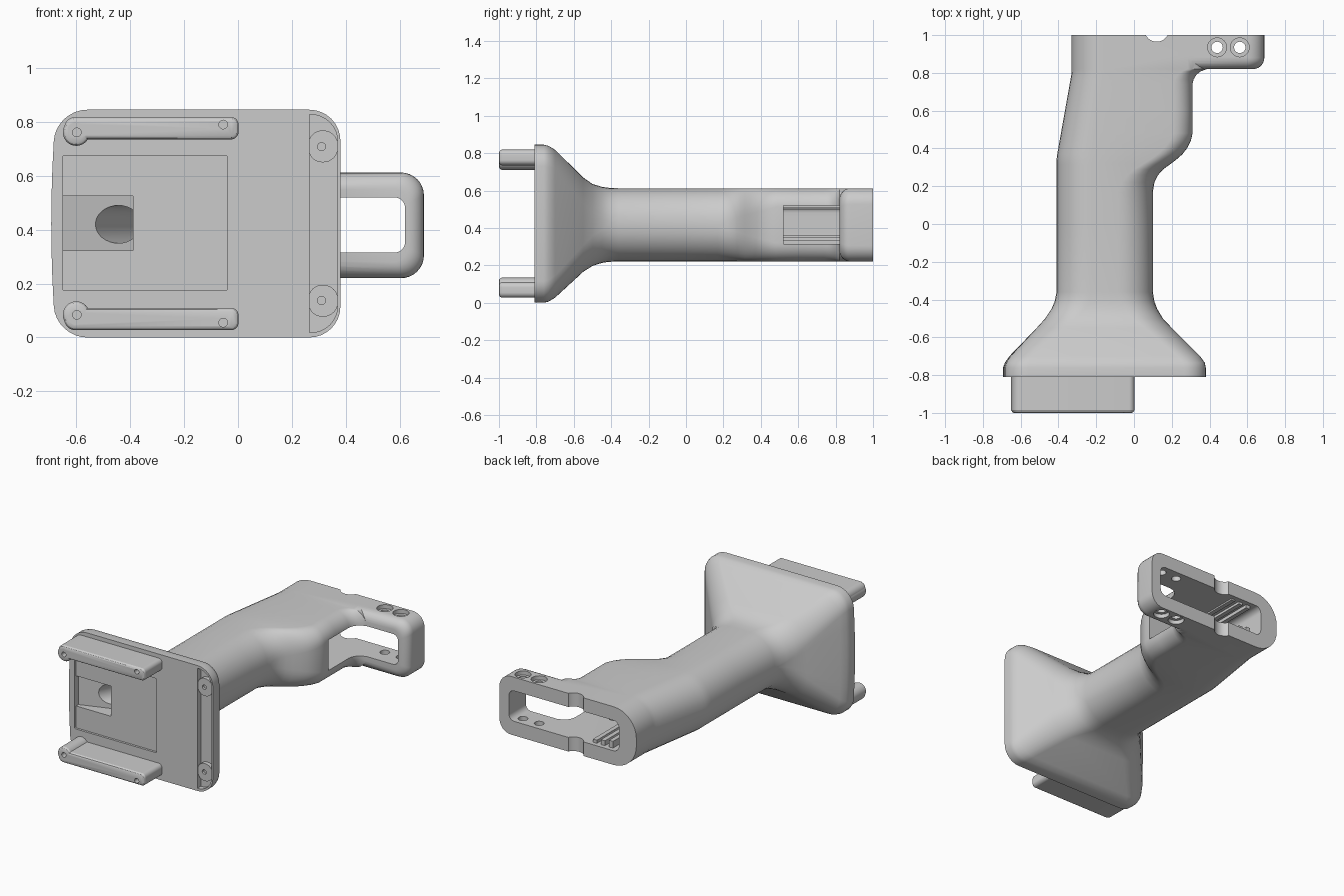
import bpy, bmesh, math

if "Cube" in bpy.data.objects:
    bpy.data.objects.remove(bpy.data.objects["Cube"])

grey = bpy.data.materials.new("light_grey")
grey.diffuse_color = (0.6, 0.6, 0.6, 1)
grey.use_nodes = True
grey.node_tree.nodes["Principled BSDF"].inputs["Base Color"].default_value = grey.diffuse_color
ZC = 0.4225          # mid height of the mounting plate


def section(x0, x1, z0, z1, rl, rr, bow=0.0):
    """Rounded rectangle in x/z with its own radius on each side."""
    pts = []
    corners = ((x1 - rr, z1 - rr, rr, 0), (x0 + rl, z1 - rl, rl, 90),
               (x0 + rl, z0 + rl, rl, 180), (x1 - rr, z0 + rr, rr, 270))
    for k, (cx, cz, r, start) in enumerate(corners):
        for i in range(9):
            a = math.radians(start + i * 90 / 8)
            pts.append((cx + r * math.cos(a), cz + r * math.sin(a)))
        if k == 1:   # extra points so the left side can bow outwards
            for t in (1 / 6, 2 / 6, 3 / 6, 4 / 6, 5 / 6):
                pts.append((x0, z1 - rl + t * (z0 - z1 + 2 * rl)))
    mid, half, xm = (z0 + z1) / 2, (z1 - z0) / 2, (x0 + x1) / 2
    return [(x - (bow * (1 - ((z - mid) / half) ** 2) if x < xm else 0), z)
            for x, z in pts]


def mesh_object(name, rings):
    """Skin a list of equal rings of 3D points and close both ends."""
    bm = bmesh.new()
    loops = [[bm.verts.new(p) for p in ring] for ring in rings]
    n = len(loops[0])
    for a, b in zip(loops, loops[1:]):
        for i in range(n):
            j = (i + 1) % n
            bm.faces.new((a[i], a[j], b[j], b[i]))
    bm.faces.new(loops[0])
    bm.faces.new(loops[-1])
    bmesh.ops.remove_doubles(bm, verts=bm.verts, dist=1e-5)
    bmesh.ops.recalc_face_normals(bm, faces=bm.faces)
    me = bpy.data.meshes.new(name)
    bm.to_mesh(me)
    bm.free()
    me.materials.append(grey)
    ob = bpy.data.objects.new(name, me)
    bpy.context.collection.objects.link(ob)
    return ob


def loft(name, rows):
    """Each row: y, x0, x1, z0, z1, left radius, right radius, [bow]."""
    return mesh_object(name, [[(x, r[0], z) for x, z in section(*r[1:])] for r in rows])


def block(name, x0, x1, y0, y1, z0, z1, r=0.0005):
    return loft(name, [(y, x0, x1, z0, z1, r, r) for y in (y0, y1)])


def rod(name, x, z, r, y0, y1, shift=0.0):
    return loft(name, [(y, x + s - r, x + s + r, z - r, z + r, r, r)
                       for y, s in ((y0, 0), (y1, shift))])


def prism(name, outline, z0, z1):
    return mesh_object(name, [[(x, y, z) for x, y in outline] for z in (z0, z1)])


def post(name, x, y, r, z0, z1):
    return prism(name, [(x + r * math.cos(k * math.pi / 16), y + r * math.sin(k * math.pi / 16))
                        for k in range(32)], z0, z1)


def combine(ob, others, op):
    """Apply booleans and throw the helper objects away."""
    for other in others:
        m = ob.modifiers.new("bool", 'BOOLEAN')
        m.operation, m.solver, m.object = op, 'EXACT', other
        dg = bpy.context.evaluated_depsgraph_get()
        me = bpy.data.meshes.new_from_object(ob.evaluated_get(dg))
        ob.modifiers.clear()
        ob.data = me
        bpy.data.objects.remove(other)


# --- flared plate, grip and shoulder, one lofted body
rows = [(-0.81, -0.675, 0.38, 0, 0.845, 0.115, 0.115, 0.018),
        (-0.76, -0.675, 0.38, 0, 0.845, 0.115, 0.115, 0.018),
        (-0.735, -0.67, 0.375, 0.006, 0.839, 0.115, 0.115, 0.014),
        (-0.70, -0.65, 0.35, 0.027, 0.818, 0.118, 0.118, 0.01),
        (-0.55, -0.515, 0.20, 0.165, 0.67, 0.14, 0.14),
        (-0.50, -0.47, 0.153, 0.197, 0.635, 0.16, 0.16),
        (-0.45, -0.437, 0.123, 0.213, 0.62, 0.175, 0.175),
        (-0.41, -0.42, 0.108, 0.219, 0.614, 0.185, 0.185),
        (-0.36, -0.41, 0.10, 0.22, 0.612, 0.185, 0.185)]
shoulder = [(0.0, 0.10), (0.17, 0.10), (0.22, 0.108), (0.26, 0.128), (0.29, 0.155),
            (0.315, 0.19), (0.34, 0.223), (0.37, 0.257), (0.40, 0.28), (0.44, 0.301),
            (0.48, 0.31), (0.60, 0.31), (0.74, 0.31), (0.765, 0.316), (0.79, 0.331),
            (0.807, 0.352), (0.82, 0.385), (0.90, 0.385), (1.05, 0.385)]
for y, x1 in shoulder:
    t = min(max((y - 0.35) / 0.45, 0), 1)
    u = min(max((y - 0.17) / 0.31, 0), 1)
    rows.append((y, -0.41 + 0.08 * t, x1, 0.22, 0.612, 0.185 - 0.015 * t, 0.185 - 0.085 * u))
body = loft("handle_body", rows)

# --- side tab with rounded front edge
R = 0.06
tab = []
for k in range(7):
    a = math.radians(90 - 15 * k)
    d = R * (1 - math.cos(a))
    tab.append((0.82 + R * (1 - math.sin(a)), 0.2, 0.69 - d, 0.22 + d, 0.612 - d,
                0.085 - d * 0.5, 0.085 - d * 0.5))
tab.append((1.05,) + tab[-1][1:])
combine(body, [loft("tab", tab)], 'UNION')

cuts = [
    block("end_trim", -1, 1, 1.0, 1.2, -0.5, 1.5),
    # open cavity, also breaking through the shoulder side
    block("cavity", -0.20, 0.62, 0.52, 1.15, 0.315, 0.52, 0.04),
    post("notch", 0.12, 1.03, 0.065, 0, 1),
    # shallow panel, sloping cable pocket and cable bore
    block("panel", -0.65, -0.04, -0.9, -0.795, 0.175, 0.675, 0.006),
    prism("pocket", [(-0.65, -0.9), (-0.39, -0.9), (-0.39, -0.68), (-0.65, -0.77)], 0.322, 0.525),
    rod("bore", -0.475, 0.42, 0.07, -0.76, -0.42, 0.17),
    # tall slot at the right of the plate
    loft("slot", [(y, 0.265, 0.37, 0.018, 0.827, 0.001, 0.1) for y in (-0.9, -0.775)]),
]
for x in (0.44, 0.56):   # counterbored screw holes through the tab
    cuts += [post("hole", x, 0.935, 0.03, 0, 1),
             post("sink_top", x, 0.935, 0.05, 0.585, 0.8),
             post("sink_bottom", x, 0.935, 0.05, 0, 0.247)]
combine(body, cuts, 'DIFFERENCE')
parts = [body]

# --- guide ribs inside the cavity, floor and ceiling
for i, x in enumerate((-0.12, -0.06, 0.0)):
    h = 0.045 - 0.012 * i
    parts.append(block("floor_rib", x - 0.015, x + 0.015, 0.52, 0.97, 0.31, 0.315 + h))
    parts.append(block("ceiling_rib", x - 0.015, x + 0.015, 0.52, 0.97, 0.52 - h / 2, 0.525))

# --- mirrored upper and lower details on the front plate
for side in (1, -1):
    def span(lo, hi):
        a, b = ZC + side * (lo - ZC), ZC + side * (hi - ZC)
        return min(a, b), max(a, b)

    def bar(name, x0, x1, lo, hi, rl, rr):
        z0, z1 = span(lo, hi)
        out = []
        for y, d in ((-1.0, 0.014), (-0.996, 0.006), (-0.986, 0.0), (-0.80, 0.0)):
            out.append((y, x0 + d, x1 - d, z0 + d, z1 - d, rl - d, rr - d))
        return loft(name, out)

    rail = bar("guide_rail", -0.645, 0.002, 0.735, 0.818, 0.0414, 0.028)
    combine(rail, [bar("rail_end", -0.65, -0.55, 0.711, 0.811, 0.0499, 0.0499)], 'UNION')
    combine(rail, [rod("pin", x, span(z, z)[0], 0.016, -1.1, -0.96)
                   for x, z in ((-0.598, 0.761), (-0.055, 0.79))], 'DIFFERENCE')
    z0, z1 = span(0.65, 0.768)
    boss = loft("slot_boss", [(y, 0.262, 0.371, z0, z1, 0.05, 0.054) for y in (-0.802, -0.77)])
    combine(boss, [rod("screw", 0.31, span(0.708, 0.708)[0], 0.015, -0.9, -0.785)], 'DIFFERENCE')
    parts += [rail, boss]

# --- smooth shading with sharp edges kept
bpy.ops.object.select_all(action='DESELECT')
for ob in parts:
    ob.select_set(True)
bpy.context.view_layer.objects.active = body
bpy.ops.object.shade_smooth_by_angle(angle=math.radians(30))
